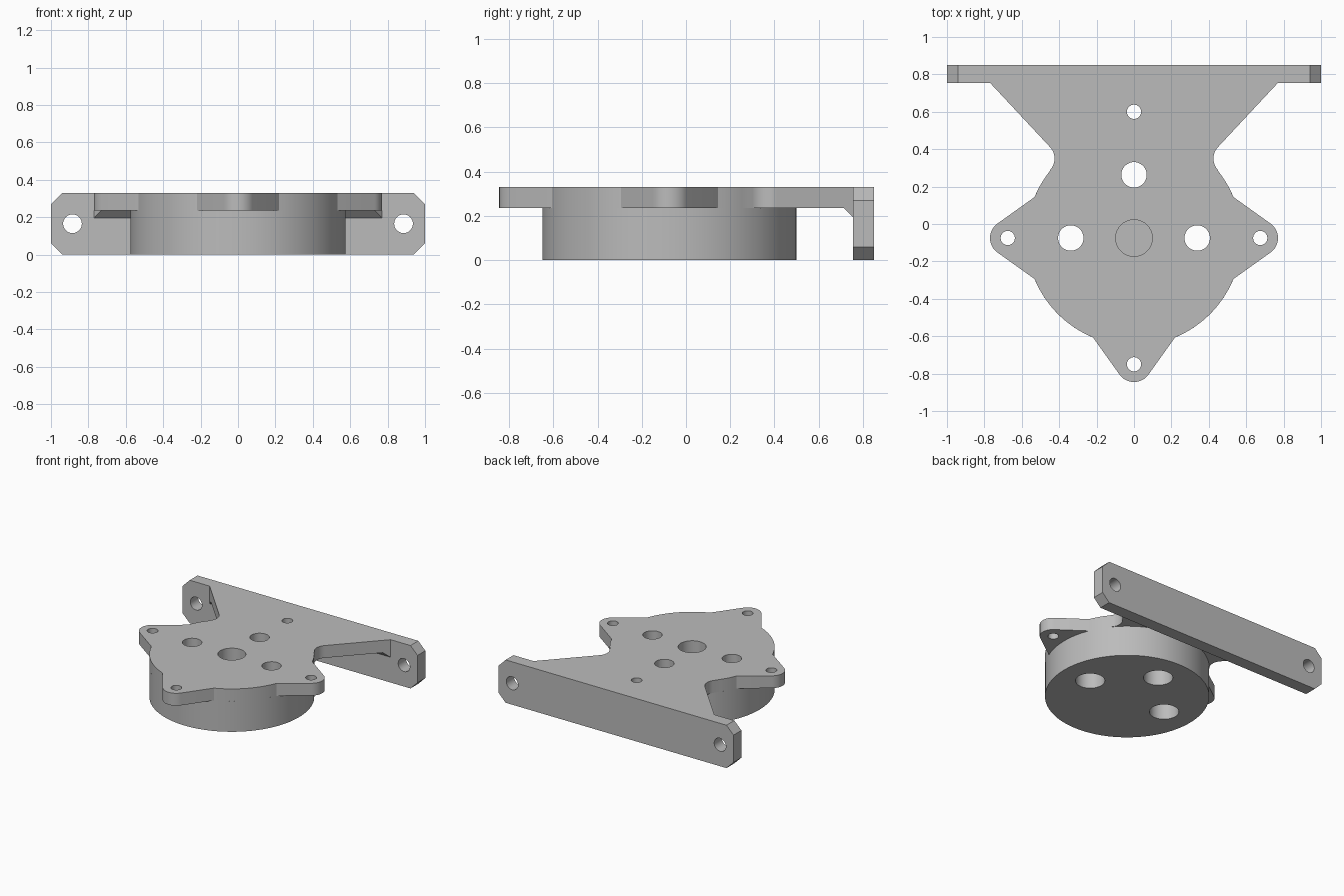
import bpy
import bmesh
from math import sin, cos, radians, pi
from mathutils import Matrix, Vector

if "Cube" in bpy.data.objects:
    bpy.data.objects.remove(bpy.data.objects["Cube"])

TOP, PLATE_BOTTOM = 0.33, 0.235
DISC_Y, DISC_R = -0.075, 0.575
BAR_FRONT, BAR_BACK = 0.755, 0.85

grey = bpy.data.materials.new("plain grey")
grey.use_nodes = True
grey.diffuse_color = (0.5, 0.5, 0.5, 1)
shader = next(n for n in grey.node_tree.nodes if n.type == "BSDF_PRINCIPLED")
shader.inputs["Base Color"].default_value = grey.diffuse_color


def arc(cx, cy, r, start, end, steps):
    angles = [radians(start + (end - start) * i / steps) for i in range(steps + 1)]
    return [(cx + r * cos(a), cy + r * sin(a)) for a in angles]


def extrude(name, points, offset):
    """Make a solid by sweeping a flat 3D outline along an offset."""
    bm = bmesh.new()
    face = bm.faces.new([bm.verts.new(p) for p in points])
    swept = bmesh.ops.extrude_face_region(bm, geom=[face], use_keep_orig=True)
    moved = [v for v in swept["geom"] if isinstance(v, bmesh.types.BMVert)]
    bmesh.ops.translate(bm, verts=moved, vec=Vector(offset))
    bmesh.ops.recalc_face_normals(bm, faces=bm.faces)
    mesh = bpy.data.meshes.new(name)
    bm.to_mesh(mesh)
    bm.free()
    mesh.materials.append(grey)
    obj = bpy.data.objects.new(name, mesh)
    bpy.context.collection.objects.link(obj)
    return obj


def drill(obj, x, y, r, low=-0.1, high=0.5, z=None):
    """Cut a vertical round hole, or one along y when z is given."""
    outline = arc(0, 0, r, 0, 360, 40)[:-1]
    if z is None:
        cutter = extrude("cutter", [(x + u, y + v, low) for u, v in outline], (0, 0, high - low))
    else:
        cutter = extrude("cutter", [(x + u, y - 0.2, z + v) for u, v in outline], (0, 0.4, 0))
    mod = obj.modifiers.new("hole", "BOOLEAN")
    mod.operation, mod.solver, mod.object = "DIFFERENCE", "EXACT", cutter
    bpy.context.view_layer.objects.active = obj
    bpy.ops.object.modifier_apply(modifier=mod.name)
    bpy.data.objects.remove(cutter)


# Plate outline: flare, fillet, disc edge, side ear, disc edge, front ear
EAR, EAR_R = 0.675, 0.095
right = [(0.77, BAR_FRONT)]
right += arc(0.515, 0.35, 0.09, 137, 219.5, 12)
right += arc(0, DISC_Y, DISC_R, 38, 22.4, 5)
right += arc(EAR, DISC_Y, EAR_R, 54, -54, 18)
right += arc(0, DISC_Y, DISC_R, -22.4, -67.6, 14)
right += arc(0, DISC_Y - EAR, EAR_R, -36, -90, 9)
left = [(-x, y) for x, y in reversed(right[:-1])]
plate = extrude("mounting_plate", [(x, y, PLATE_BOTTOM) for x, y in right + left],
                (0, 0, TOP - PLATE_BOTTOM))

# Round body below the plate
rim = arc(0, DISC_Y, DISC_R, 0, 360, 120)[:-1]
disc = extrude("round_body", [(x, y, 0) for x, y in rim], (0, 0, PLATE_BOTTOM))

# Small screw holes in the ears and the neck
for x, y in [(EAR, DISC_Y), (-EAR, DISC_Y), (0, DISC_Y - EAR), (0, DISC_Y + EAR)]:
    drill(plate, x, y, 0.038)

# Large screw holes, widened through the body
BOLT = 0.338
for x, y in [(BOLT, DISC_Y), (-BOLT, DISC_Y), (0, DISC_Y + BOLT)]:
    drill(plate, x, y, 0.068)
    drill(disc, x, y, 0.103)

# Blind centre pocket
drill(plate, 0, DISC_Y, 0.098)
drill(disc, 0, DISC_Y, 0.098, low=0.12)

# Back bar with clipped corners and end holes
CLIP = 0.06
corner = [(1, TOP - CLIP), (1 - CLIP, TOP)]
profile = corner + [(-x, z) for x, z in reversed(corner)]
profile += [(-x, TOP - z) for x, z in profile]
bar = extrude("back_bar", [(x, BAR_FRONT, z) for x, z in profile],
              (0, BAR_BACK - BAR_FRONT, 0))
for side in (-1, 1):
    drill(bar, side * 0.885, 0.8, 0.05, z=TOP / 2)

# Sloped strip in the corner under the plate, narrowing with the flare
G = 0.04
strip = extrude("corner_strip", [(-0.77, BAR_FRONT, PLATE_BOTTOM),
                                 (-0.77, BAR_FRONT, PLATE_BOTTOM - G),
                                 (-0.733, BAR_FRONT - G, PLATE_BOTTOM)], (1.54, 0, 0))
for v in strip.data.vertices:
    if v.co.y < BAR_FRONT - G / 2:
        v.co.x = 0.733 if v.co.x > 0 else -0.733

# Smooth the round walls, keep the edges sharp
bpy.ops.object.select_all(action="DESELECT")
for obj in (plate, disc, bar, strip):
    obj.select_set(True)
bpy.context.view_layer.objects.active = plate
bpy.ops.object.shade_smooth_by_angle(angle=radians(25))
